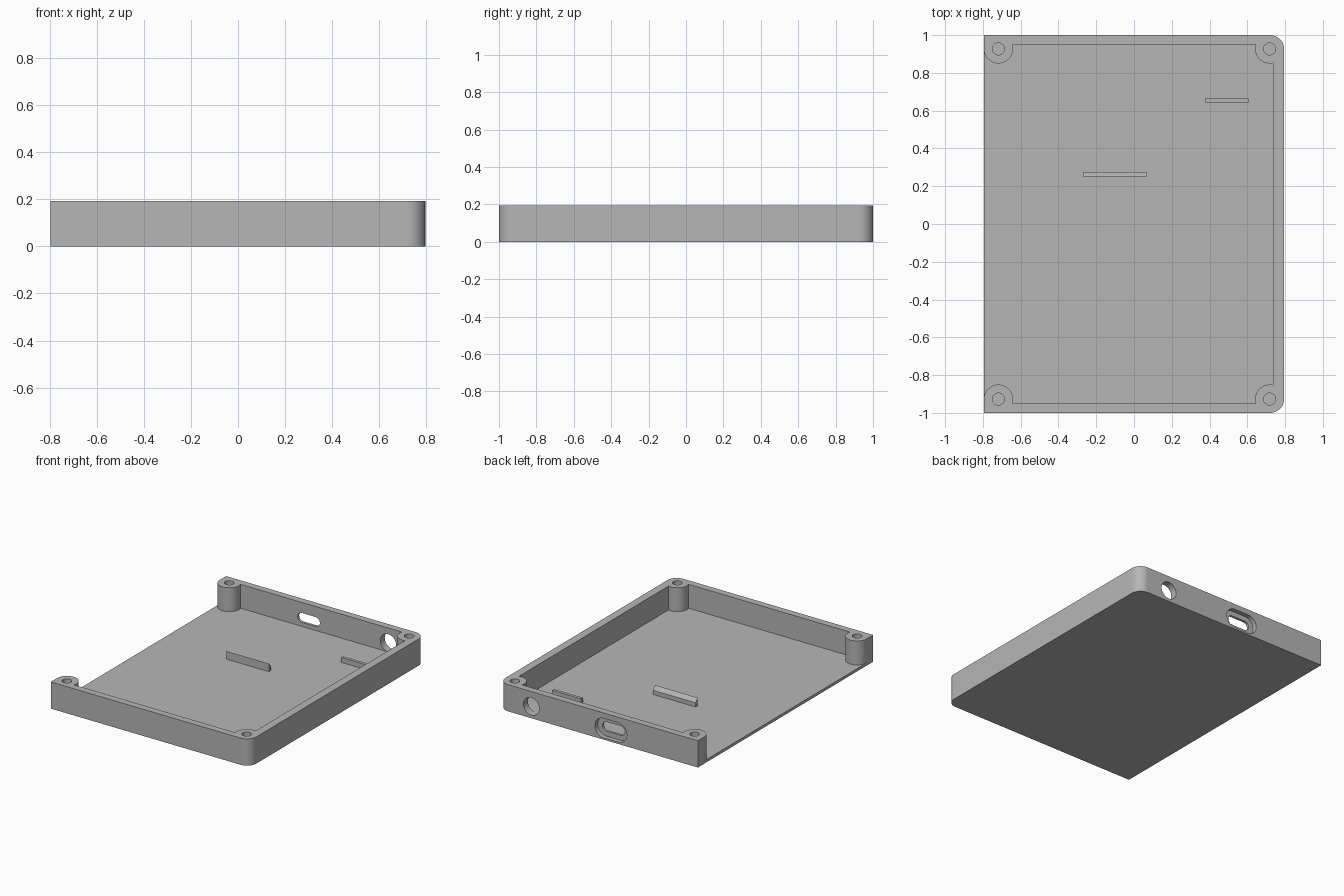
import bpy, bmesh
from math import sin, cos, pi, radians
from mathutils import Matrix, Vector

if "Cube" in bpy.data.objects:
    bpy.data.objects.remove(bpy.data.objects["Cube"], do_unlink=True)

W, L, H = 0.795, 1.0, 0.193      # half width, half length, height
FLOOR, WALL_X, WALL_Y = 0.02, 0.058, 0.05
CORNER = 0.075

grey = bpy.data.materials.new("plastic grey")
grey.use_nodes = True
grey.diffuse_color = (0.47, 0.47, 0.47, 1)
grey.node_tree.nodes["Principled BSDF"].inputs["Base Color"].default_value = grey.diffuse_color


def arc(cx, cy, r, start, end, n):
    return [(cx + r * cos(radians(start + (end - start) * i / n)),
             cy + r * sin(radians(start + (end - start) * i / n))) for i in range(n + 1)]


def circle(cx, cy, r, n=40):
    return arc(cx, cy, r, 0, 360, n)[:-1]


def slot(cx, cy, width, height):
    r, d = height / 2, (width - height) / 2
    return arc(cx + d, cy, r, -90, 90, 16) + arc(cx - d, cy, r, 90, 270, 16)


def rect(x0, x1, y0, y1):
    return [(x0, y0), (x1, y0), (x1, y1), (x0, y1)]


def prism(name, outline, lo, hi, axis="z"):
    """Extrude a 2D outline from lo to hi along z, y (outline x,z) or x (outline y,z)."""
    place = {"z": lambda a, b, t: (a, b, t),
             "y": lambda a, b, t: (a, t, b),
             "x": lambda a, b, t: (t, a, b)}[axis]
    bm = bmesh.new()
    bottom = bm.faces.new([bm.verts.new(place(a, b, lo)) for a, b in outline])
    made = bmesh.ops.extrude_face_region(bm, geom=[bottom])["geom"]
    shift = Vector(place(0, 0, hi - lo))
    bmesh.ops.translate(bm, vec=shift, verts=[v for v in made if isinstance(v, bmesh.types.BMVert)])
    bmesh.ops.recalc_face_normals(bm, faces=bm.faces)
    mesh = bpy.data.meshes.new(name)
    bm.to_mesh(mesh)
    bm.free()
    mesh.materials.append(grey)
    ob = bpy.data.objects.new(name, mesh)
    bpy.context.collection.objects.link(ob)
    return ob


def activate(ob):
    bpy.ops.object.select_all(action="DESELECT")
    ob.select_set(True)
    bpy.context.view_layer.objects.active = ob


def cut(target, cutter):
    """Subtract the cutter from the target and discard it."""
    mod = target.modifiers.new("cut", "BOOLEAN")
    mod.operation, mod.solver, mod.object = "DIFFERENCE", "EXACT", cutter
    activate(target)
    bpy.ops.object.modifier_apply(modifier=mod.name)
    bpy.data.objects.remove(cutter, do_unlink=True)


# Solid block: square corners on the open side, rounded on the other
cx, cy = W - CORNER, L - CORNER
outline = ([(-W, L), (-W, -L)] + arc(cx, -cy, CORNER, -90, 0, 16)
           + arc(cx, cy, CORNER, 0, 90, 16))
case = prism("case_tray", outline, 0, H)

# Cavity, open on one long side, leaving round screw posts at the corners
cavity = prism("cavity_cutter", rect(-W - 0.2, W - WALL_X, -L + WALL_Y, L - WALL_Y), FLOOR, H + 0.1)
posts = [(sx * 0.718, sy * 0.927) for sx in (-1, 1) for sy in (-1, 1)]
for x, y in posts:
    cut(cavity, prism("post_cutter", circle(x, y, 0.077), -0.1, H + 0.2))
    if x < 0:
        # Keep the short wall closed out to its end
        side = 1 if y > 0 else -1
        y0, y1 = sorted((side * y * side, side * 1.1))
        cut(cavity, prism("wall_end_cutter", rect(-W - 0.3, x, y0, y1), -0.1, H + 0.2))
cut(case, cavity)

# Screw holes
for x, y in posts:
    cut(case, prism("screw_hole_cutter", circle(x, y, 0.032, 32), 0.03, H + 0.1))

# Round socket hole and recessed slot in the back wall
cut(case, prism("socket_cutter", circle(0.535, 0.085, 0.063), L - WALL_Y - 0.03, L + 0.1, "y"))
cut(case, prism("port_recess_cutter", slot(-0.1, 0.083, 0.256, 0.14), L - 0.032, L + 0.1, "y"))
cut(case, prism("port_cutter", slot(-0.1, 0.083, 0.178, 0.068), L - WALL_Y - 0.03, L + 0.1, "y"))

activate(case)
bpy.ops.object.shade_smooth_by_angle(angle=radians(30))

# Board stops on the floor: one with a sloped top, one plain
base = FLOOR - 0.005
prism("sloped_board_stop", [(0.252, base), (0.276, base), (0.276, 0.05), (0.252, 0.078)],
      -0.27, 0.07, "x")
prism("plain_board_stop", rect(0.642, 0.664, base, 0.055), 0.375, 0.605, "x")
